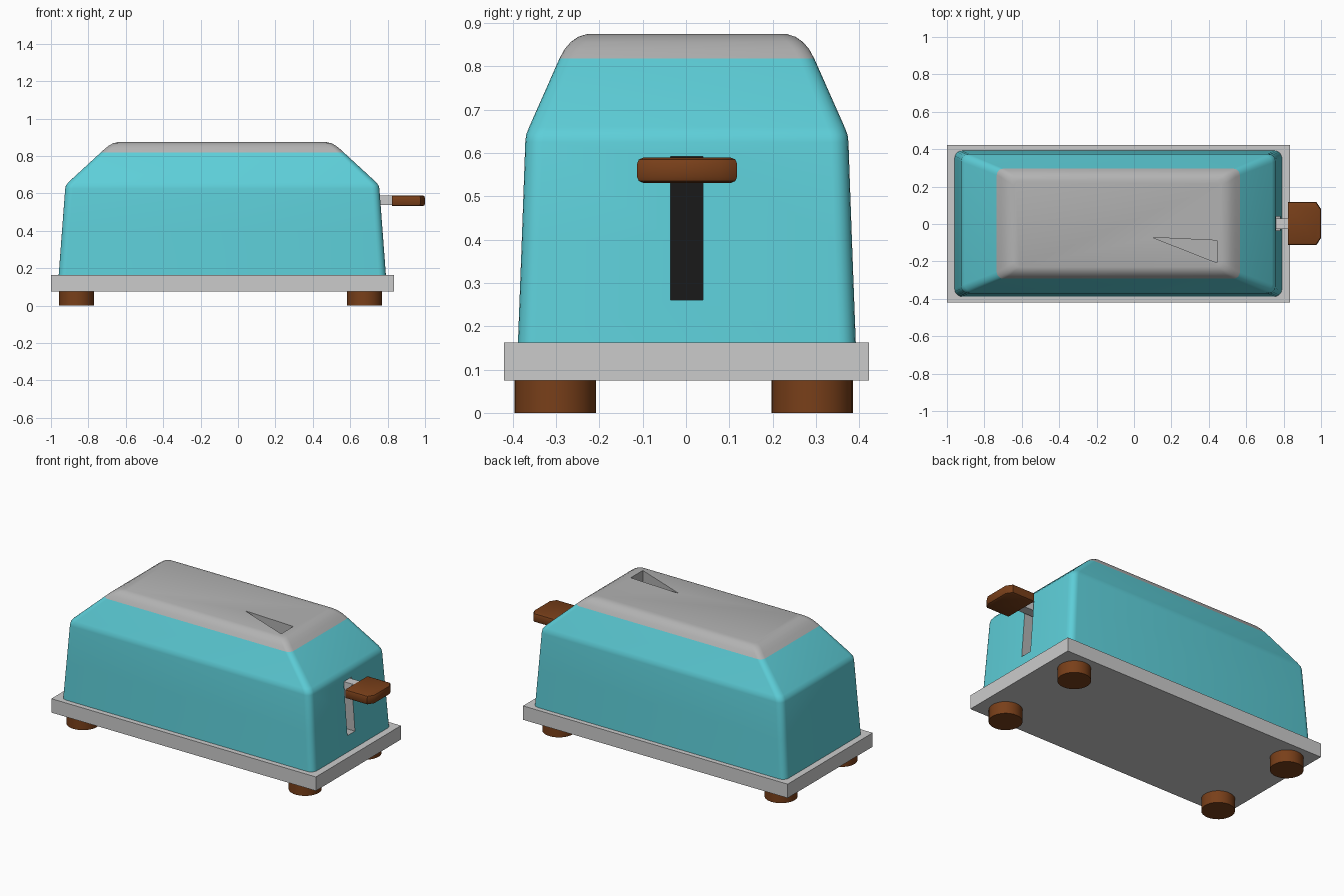
import bpy, bmesh, math
from mathutils import Matrix

if "Cube" in bpy.data.objects:
    bpy.data.objects.remove(bpy.data.objects["Cube"])

CX, CY = -0.084, 0.002


def material(name, rgb):
    m = bpy.data.materials.new(name)
    m.diffuse_color = (*rgb, 1)
    m.use_nodes = True
    m.node_tree.nodes["Principled BSDF"].inputs["Base Color"].default_value = m.diffuse_color
    return m


BLUE = material("turquoise", (0.11, 0.62, 0.69))
BROWN = material("brown", (0.19, 0.05, 0.01))
GREY = material("grey", (0.45, 0.45, 0.45))
BLACK = material("black", (0.01, 0.01, 0.01))


def finish(name, bm, mat=None, smooth=True):
    bmesh.ops.recalc_face_normals(bm, faces=bm.faces[:])
    me = bpy.data.meshes.new(name)
    bm.to_mesh(me)
    bm.free()
    ob = bpy.data.objects.new(name, me)
    bpy.context.collection.objects.link(ob)
    if mat:
        me.materials.append(mat)
    if smooth:
        bpy.ops.object.select_all(action='DESELECT')
        ob.select_set(True)
        bpy.context.view_layer.objects.active = ob
        bpy.ops.object.shade_smooth_by_angle(angle=math.radians(32))
    return ob


def box(name, x, y, z, mat=None):
    bm = bmesh.new()
    size = (x[1] - x[0], y[1] - y[0], z[1] - z[0])
    mid = (sum(x) / 2, sum(y) / 2, sum(z) / 2)
    bmesh.ops.create_cube(bm, size=1, matrix=Matrix.Translation(mid) @ Matrix.Diagonal((*size, 1)))
    return finish(name, bm, mat, False)


def prism(bm, pts, z0, z1):
    face = bm.faces.new([bm.verts.new((x, y, z0)) for x, y in pts])
    ext = bmesh.ops.extrude_face_region(bm, geom=[face])
    for v in ext["geom"]:
        if isinstance(v, bmesh.types.BMVert):
            v.co.z = z1


def loft(name, rings, mat):
    """Stack of rounded rectangles: (z, half x, half y, corner radius)."""
    bm = bmesh.new()
    loops = []
    for z, hx, hy, r in rings:
        loop = []
        for k, (sx, sy) in enumerate(((1, 1), (-1, 1), (-1, -1), (1, -1))):
            for i in range(6):
                a = math.pi / 2 * (k + i / 5)
                loop.append(bm.verts.new((CX + sx * (hx - r) + r * math.cos(a),
                                          CY + sy * (hy - r) + r * math.sin(a), z)))
        loops.append(loop)
    for a, b in zip(loops, loops[1:]):
        for i in range(len(a)):
            j = (i + 1) % len(a)
            bm.faces.new((a[i], a[j], b[j], b[i]))
    bm.faces.new(loops[0])
    bm.faces.new(loops[-1])
    return finish(name, bm, mat)


def cut(ob, cutter):
    mod = ob.modifiers.new("cut", 'BOOLEAN')
    mod.operation = 'DIFFERENCE'
    mod.solver = 'EXACT'
    mod.material_mode = 'TRANSFER'
    mod.object = cutter
    cutter.hide_render = True
    cutter.hide_viewport = True
    cutter.display_type = 'WIRE'


# base plate
box("base_plate", (-1, 0.834), (-0.42, 0.422), (0.075, 0.162))

# feet
for x, sx in ((-0.863, "left"), (0.677, "right")):
    for y, sy in ((-0.302, "front"), (0.291, "back")):
        bm = bmesh.new()
        bmesh.ops.create_cone(bm, cap_ends=True, segments=32, radius1=0.094, radius2=0.094,
                              depth=0.075, matrix=Matrix.Translation((x, y, 0.0375)))
        finish(f"foot_{sy}_{sx}", bm, BROWN)

# shell and top cap
shell = loft("shell", [(0.16, 0.875, 0.39, 0.04), (0.40, 0.857, 0.381, 0.04),
                       (0.625, 0.840, 0.373, 0.04), (0.642, 0.836, 0.371, 0.04),
                       (0.660, 0.822, 0.364, 0.04), (0.818, 0.650, 0.294, 0.035)], BLUE)
cap = loft("top_cap", [(0.818, 0.650, 0.294, 0.035), (0.840, 0.626, 0.282, 0.035),
                       (0.856, 0.605, 0.268, 0.035), (0.868, 0.583, 0.251, 0.03),
                       (0.874, 0.555, 0.232, 0.03)], GREY)

# bread opening
bm = bmesh.new()
prism(bm, [(0.10, -0.072), (0.445, -0.088), (0.445, -0.208)], 0.4, 1.0)
bread_cutter = finish("bread_opening_cutter", bm, GREY, False)
cut(shell, bread_cutter)
cut(cap, bread_cutter)

# lever slot with dark back
lever_cutter = box("lever_slot_cutter", (0.66, 0.9), (-0.036, 0.039), (0.26, 0.592), GREY)
cut(shell, lever_cutter)
box("lever_slot_back", (0.655, 0.664), (-0.036, 0.039), (0.26, 0.592), BLACK)

# lever arm
box("lever_arm", (0.66, 0.84), (-0.028, 0.03), (0.538, 0.588))

# lever handle
bm = bmesh.new()
prism(bm, [(0.823, -0.113), (0.975, -0.113), (1.0, -0.075),
           (1.0, 0.08), (0.975, 0.118), (0.823, 0.118)], 0.531, 0.589)
edges = [e for e in bm.edges if max(v.co.x for v in e.verts) > 0.97
         and abs(e.verts[0].co.z - e.verts[1].co.z) < 0.001]
bmesh.ops.bevel(bm, geom=edges, offset=0.014, segments=2, profile=0.5, affect='EDGES')
finish("lever_handle", bm, BROWN)
